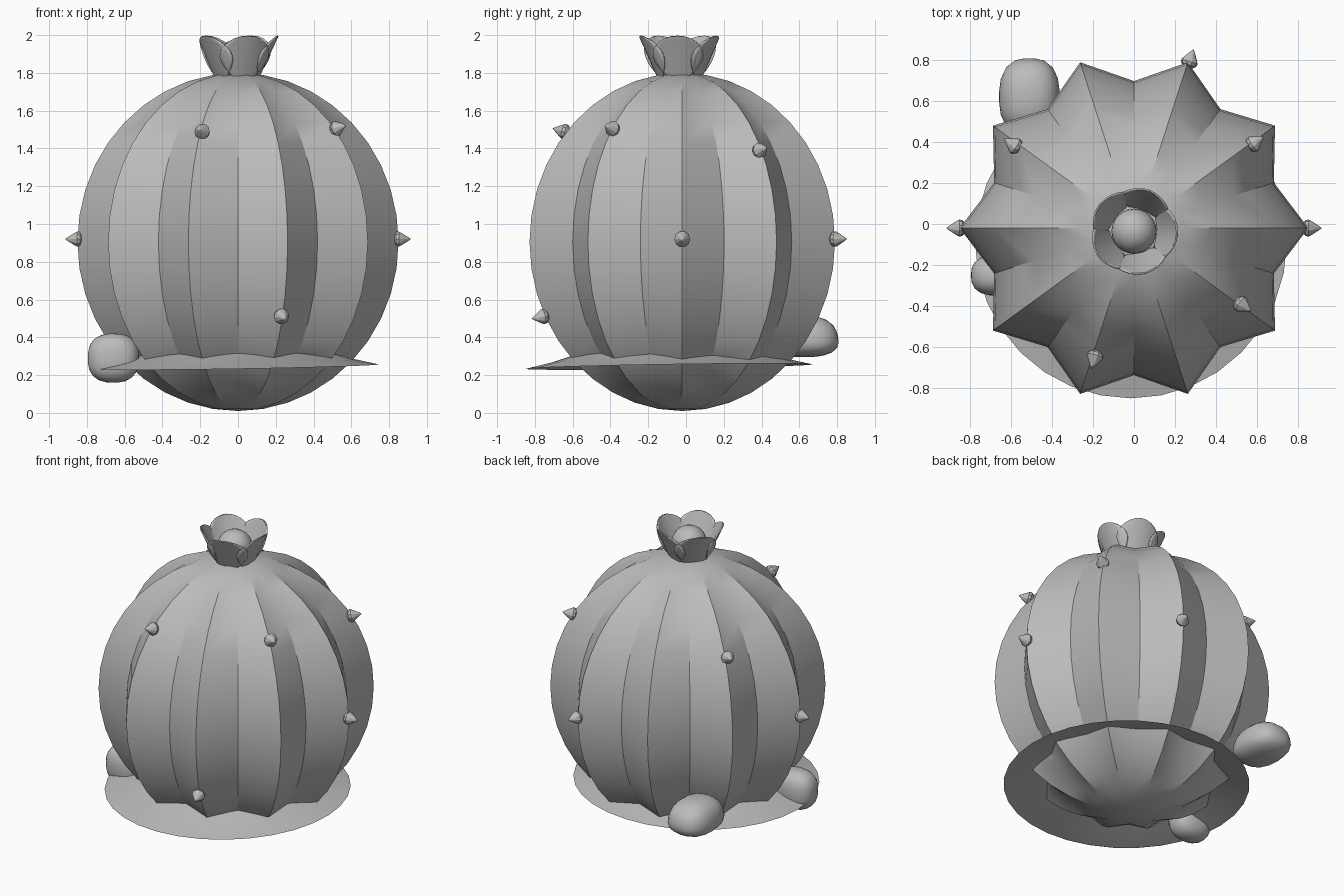
import bpy, bmesh, math
from mathutils import Vector, Matrix

if "Cube" in bpy.data.objects:
    bpy.data.objects.remove(bpy.data.objects["Cube"])

grey = bpy.data.materials.new("plain_grey")
grey.diffuse_color = (0.5, 0.5, 0.5, 1)
grey.use_nodes = True
grey.node_tree.nodes["Principled BSDF"].inputs["Base Color"].default_value = grey.diffuse_color
TAU = 2 * math.pi


def make(name, verts, faces, fix_normals=True):
    """Mesh object with one material, smooth with sharp edges kept."""
    me = bpy.data.meshes.new(name)
    me.from_pydata([tuple(v) for v in verts], [], faces)
    if fix_normals:
        bm = bmesh.new()
        bm.from_mesh(me)
        bmesh.ops.recalc_face_normals(bm, faces=bm.faces)
        bm.to_mesh(me)
        bm.free()
    me.materials.append(grey)
    ob = bpy.data.objects.new(name, me)
    bpy.context.collection.objects.link(ob)
    bpy.ops.object.select_all(action='DESELECT')
    ob.select_set(True)
    bpy.context.view_layer.objects.active = ob
    bpy.ops.object.shade_smooth_by_angle(angle=math.radians(30))
    return ob


def lathe(name, rows, n, point, bottom=None, top=None):
    """Rings of n points given by point(row, i), with optional end points."""
    verts = [point(r, i) for r in rows for i in range(n)]
    faces = [(j * n + i, j * n + (i + 1) % n,
              (j + 1) * n + (i + 1) % n, (j + 1) * n + i)
             for j in range(len(rows) - 1) for i in range(n)]
    for end, start in ((bottom, 0), (top, (len(rows) - 1) * n)):
        if end is not None:
            verts.append(end)
            k = len(verts) - 1
            faces += [(start + (i + 1) % n, start + i, k) if start == 0
                      else (start + i, start + (i + 1) % n, k) for i in range(n)]
    return make(name, verts, faces)


# Ribbed body: ten ridges, ten valleys
CY, CZ, HZ = -0.02, 0.905, 0.895


def body_point(a, i):
    r = (0.85 if i % 2 == 0 else 0.717) * math.sin(a)
    t = TAU * i / 20
    return (r * math.cos(t), CY + r * math.sin(t), CZ - HZ * math.cos(a))


lathe("body", [math.pi * k / 20 for k in range(1, 20)], 20, body_point,
      (0, CY, CZ - HZ), (0, CY, CZ + HZ))


# Sand skirt: shallow, slightly tilted cone open underneath
def sand_point(row, i):
    r, z = row
    t = TAU * i / 32
    x, y = r * math.cos(t), r * math.sin(t)
    return (x - 0.015, y - 0.09, z + 0.016 * (x + y))


lathe("sand", [(0.76, 0.245), (0.62, 0.277), (0.50, 0.315), (0.40, 0.34)],
      32, sand_point)


# Rocks: rounded, slightly tapered lumps
def rock(name, centre, size, taper):
    bm = bmesh.new()
    bmesh.ops.create_icosphere(bm, subdivisions=3, radius=1)
    for v in bm.verts:
        c = v.co
        k = (abs(c.x) ** 2.6 + abs(c.y) ** 2.6 + abs(c.z) ** 2.6) ** (-1 / 2.6)
        c *= k
        w = 1 - taper * c.z
        v.co = Vector((c.x * w * size[0], c.y * w * size[1], c.z * size[2])) + Vector(centre)
    verts = [v.co.copy() for v in bm.verts]
    faces = [[v.index for v in f.verts] for f in bm.faces]
    bm.free()
    make(name, verts, faces)


rock("rock_back", (-0.51, 0.62, 0.405), (0.145, 0.185, 0.11), 0.12)
rock("rock_side", (-0.66, -0.25, 0.29), (0.135, 0.10, 0.13), 0.0)

# Spines: teardrop thorns on the ridges
SPINES = [(-0.85, -0.02, 0.92), (0.85, -0.02, 0.92), (0.27, 0.79, 0.92),
          (-0.19, -0.645, 1.49), (0.52, -0.39, 1.505), (0.23, -0.755, 0.51),
          (0.58, 0.39, 1.39), (-0.58, 0.38, 1.40)]
PROFILE = [(0.024, -0.026), (0.038, -0.014), (0.042, 0.002), (0.03, 0.022), (0.012, 0.05)]
for k, p in enumerate(SPINES):
    out = Vector((p[0], p[1] - CY, 0)).normalized()
    out.z = 0.45 * (p[2] - CZ)
    rot = out.to_track_quat('Z', 'Y').to_matrix().to_4x4()
    m = Matrix.Translation(p) @ rot
    lathe(f"spine_{k + 1}", PROFILE, 10,
          lambda row, i: m @ Vector((row[0] * math.cos(TAU * i / 10),
                                     row[0] * math.sin(TAU * i / 10), row[1])),
          m @ Vector((0, 0, -0.03)), m @ Vector((0, 0, 0.066)))

# Flower: round heart with five cupped petals
FX, FY = 0.0, -0.035
bud = [math.pi * k / 12 for k in range(1, 12)]
lathe("flower_heart", bud, 24,
      lambda a, i: (FX + 0.11 * math.sin(a) * math.cos(TAU * i / 24),
                    FY + 0.11 * math.sin(a) * math.sin(TAU * i / 24),
                    1.87 - 0.11 * math.cos(a)),
      (FX, FY, 1.76), (FX, FY, 1.98))

ROWS, COLS = 12, 10
for k in range(5):
    ang = math.radians(285 + 72 * k)
    out = Vector((math.cos(ang), math.sin(ang), 0))
    side = Vector((-out.y, out.x, 0))
    verts = []
    for j in range(ROWS + 1):
        t = 0.5 - 0.5 * math.cos(math.pi * j / ROWS)
        # widest above the middle, round at the tip, narrow foot
        half = 0.135 * math.sqrt(max(0.0, 1 - ((t - 0.55) / 0.45) ** 2)) if t > 0.55 \
            else 0.06 + 0.075 * math.sin(math.pi / 2 * t / 0.55)
        half = max(half, 0.004)
        for i in range(COLS + 1):
            u = half * (2 * i / COLS - 1)
            r = 0.115 + 0.10 * t - 2.2 * u * u
            verts.append(Vector((FX, FY, 1.78 + 0.215 * t)) + out * r + side * u)
    n = COLS + 1
    faces = [(j * n + i, j * n + i + 1, (j + 1) * n + i + 1, (j + 1) * n + i)
             for j in range(ROWS) for i in range(COLS)]
    petal = make(f"petal_{k + 1}", verts, faces, False)
    solid = petal.modifiers.new("thickness", 'SOLIDIFY')
    solid.thickness = 0.008
